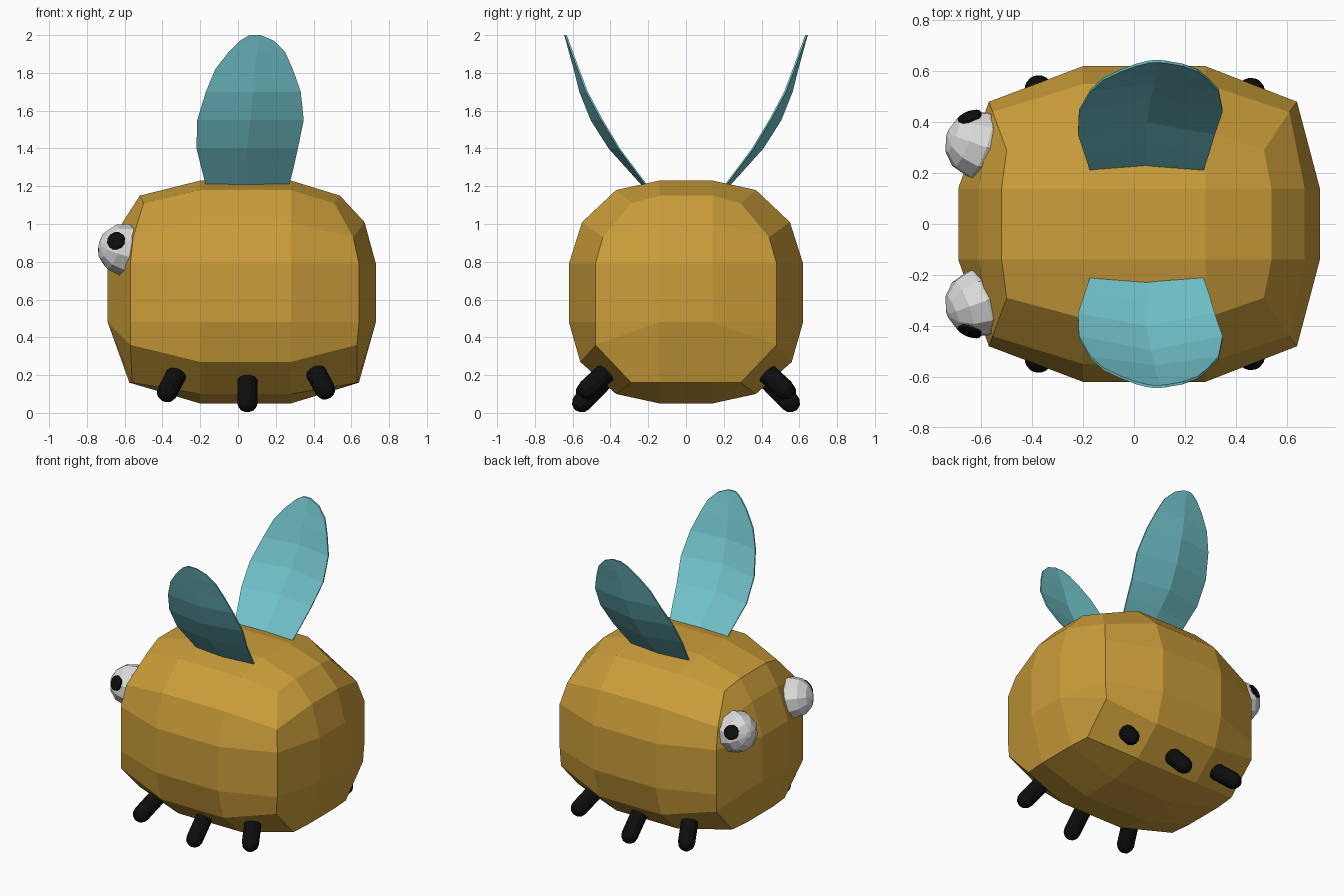
import bpy, bmesh, math
from mathutils import Vector

if "Cube" in bpy.data.objects:
    bpy.data.objects.remove(bpy.data.objects["Cube"])


def material(name, rgb):
    m = bpy.data.materials.new(name)
    m.diffuse_color = (*rgb, 1)
    m.use_nodes = True
    m.node_tree.nodes["Principled BSDF"].inputs["Base Color"].default_value = m.diffuse_color
    return m


GOLD = material("golden yellow", (0.60, 0.34, 0.042))
TEAL = material("pale teal", (0.17, 0.56, 0.61))
WHITE = material("white", (0.72, 0.72, 0.72))
BLACK = material("black", (0.004, 0.004, 0.004))


def finish(bm, name, mat):
    bmesh.ops.remove_doubles(bm, verts=bm.verts, dist=1e-5)
    bmesh.ops.recalc_face_normals(bm, faces=bm.faces)
    me = bpy.data.meshes.new(name)
    bm.to_mesh(me)
    bm.free()
    me.materials.append(mat)
    ob = bpy.data.objects.new(name, me)
    bpy.context.collection.objects.link(ob)
    return ob


def lathe(name, profile, origin, axis, sides, mat):
    """Turn (radius, height) points around an axis and close both ends."""
    rot = Vector(axis).to_track_quat('Z', 'Y')
    bm = bmesh.new()
    rings = []
    for r, h in profile:
        ring = []
        for i in range(sides):
            a = math.tau * (i + 0.5) / sides
            p = Vector((r * math.cos(a), r * math.sin(a), h))
            ring.append(bm.verts.new(Vector(origin) + rot @ p))
        rings.append(ring)
    for lo, hi in zip(rings, rings[1:]):
        for i in range(sides):
            j = (i + 1) % sides
            bm.faces.new((lo[i], lo[j], hi[j], hi[i]))
    bm.faces.new(rings[0][::-1])
    bm.faces.new(rings[-1])
    return finish(bm, name, mat)


# Body: a faceted barrel along x with a rounded cap at each end
def build_body():
    bm = bmesh.new()
    mid = [(0.14, 1.23), (0.37, 1.18), (0.55, 1.01), (0.62, 0.79),
           (0.62, 0.48), (0.56, 0.27), (0.37, 0.10), (0.14, 0.05)]
    end = [(0.14, 1.15), (0.29, 1.11), (0.44, 0.93), (0.48, 0.79),
           (0.48, 0.48), (0.48, 0.36), (0.29, 0.16), (0.14, 0.16)]
    front_x = [-0.52, -0.50, -0.555, -0.57, -0.57, -0.57, -0.56, -0.575]
    rear_x = [0.54, 0.51, 0.61, 0.64, 0.64, 0.63, 0.63, 0.64]
    caps = [(-0.61, -0.69, -0.69), (0.67, 0.73, 0.73)]

    def loop(xs, half):
        pts = [(x, y, z) for x, (y, z) in zip(xs, half)]
        pts += [(x, -y, z) for x, y, z in reversed(pts)]
        return [bm.verts.new(p) for p in pts]

    loops = [loop(front_x, end), loop([-0.20] * 8, mid),
             loop([0.28] * 8, mid), loop(rear_x, end)]
    for a, b in zip(loops, loops[1:]):
        for i in range(16):
            j = (i + 1) % 16
            bm.faces.new((a[i], a[j], b[j], b[i]))
    for ring, xs in ((loops[0], caps[0]), (loops[3], caps[1])):
        cols = []
        for s, r in ((1, ring[:8]), (-1, ring[:7:-1])):
            c = [bm.verts.new((x, s * 0.14, z)) for x, z in zip(xs, (1.01, 0.79, 0.48))]
            for f in ((r[0], r[1], r[2], c[0]), (c[0], r[2], r[3], c[1]),
                      (c[1], r[3], r[4], c[2]), (c[2], r[4], r[5]),
                      (c[2], r[5], r[6], r[7])):
                bm.faces.new(f)
            cols.append([r[0], *c, r[7]])
        for i in range(4):
            bm.faces.new((cols[0][i], cols[0][i + 1], cols[1][i + 1], cols[1][i]))
    finish(bm, "body", GOLD)


# Wings: cupped thin leaves; rows are (z, left x, right x, edge y, cup depth)
WING = [(1.20, -0.17, 0.27, 0.200, 0.02), (1.30, -0.195, 0.295, 0.275, 0.035),
        (1.40, -0.22, 0.317, 0.350, 0.05), (1.55, -0.216, 0.348, 0.440, 0.055),
        (1.70, -0.17, 0.332, 0.520, 0.035), (1.82, -0.12, 0.29, 0.565, 0.02),
        (1.91, -0.05, 0.25, 0.598, 0.012), (1.97, 0.01, 0.19, 0.620, 0.006),
        (2.00, 0.06, 0.12, 0.632, 0.003)]


def build_wing(name, s):
    bm = bmesh.new()
    layers = []
    for t in (0, 0.01):
        layers.append([[bm.verts.new((x, s * (y + d + t), z))
                        for x, d in ((x0, 0), ((x0 + x1) / 2, cup), (x1, 0))]
                       for z, x0, x1, y, cup in WING])
    for g in layers:
        for a, b in zip(g, g[1:]):
            for i in range(2):
                bm.faces.new((a[i], a[i + 1], b[i + 1], b[i]))
    rims = [[r[0] for r in g] + [g[-1][1]] + [r[2] for r in reversed(g)] + [g[0][1]]
            for g in layers]
    n = len(rims[0])
    for i in range(n):
        j = (i + 1) % n
        bm.faces.new((rims[0][i], rims[0][j], rims[1][j], rims[1][i]))
    finish(bm, name, TEAL)


# Legs: short capsules leaning outward (start and tip centres)
LEGS = {"front": ((-0.31, 0.39, 0.235), (-0.375, 0.53, 0.11)),
        "middle": ((0.05, 0.42, 0.19), (0.05, 0.55, 0.057)),
        "rear": ((0.395, 0.39, 0.245), (0.46, 0.52, 0.125))}


def capsule(name, a, b, r=0.055):
    a, b = Vector(a), Vector(b)
    length = (b - a).length
    arc = [math.radians(d) for d in (0, 30, 60, 85)]
    tip = [(r * math.cos(t), length + r * math.sin(t)) for t in arc]
    base = [(p, length - h) for p, h in reversed(tip)]
    lathe(name, base + tip, a, b - a, 12, BLACK)


build_body()
for side, s in (("left", 1), ("right", -1)):
    build_wing(f"{side}_wing", s)
    for pos, (a, b) in LEGS.items():
        capsule(f"{side}_{pos}_leg", (a[0], s * a[1], a[2]), (b[0], s * b[1], b[2]))
    # Eye: faceted dome on the head, with a pupil disc facing outward
    centre = Vector((-0.605, s * 0.31, 0.865))
    R = 0.138
    dome = [(R * 0.97, -0.02)]
    dome += [(R * math.cos(math.radians(d)), R * math.sin(math.radians(d)))
             for d in (0, 30, 58, 82)]
    lathe(f"{side}_eye", dome, centre, (-0.92, s * 0.33, 0.2), 10, WHITE)
    lathe(f"{side}_pupil", [(0.049, 0.115), (0.049, 0.132), (0.035, 0.138)],
          centre, (-0.32, s * 0.87, 0.36), 12, BLACK)
